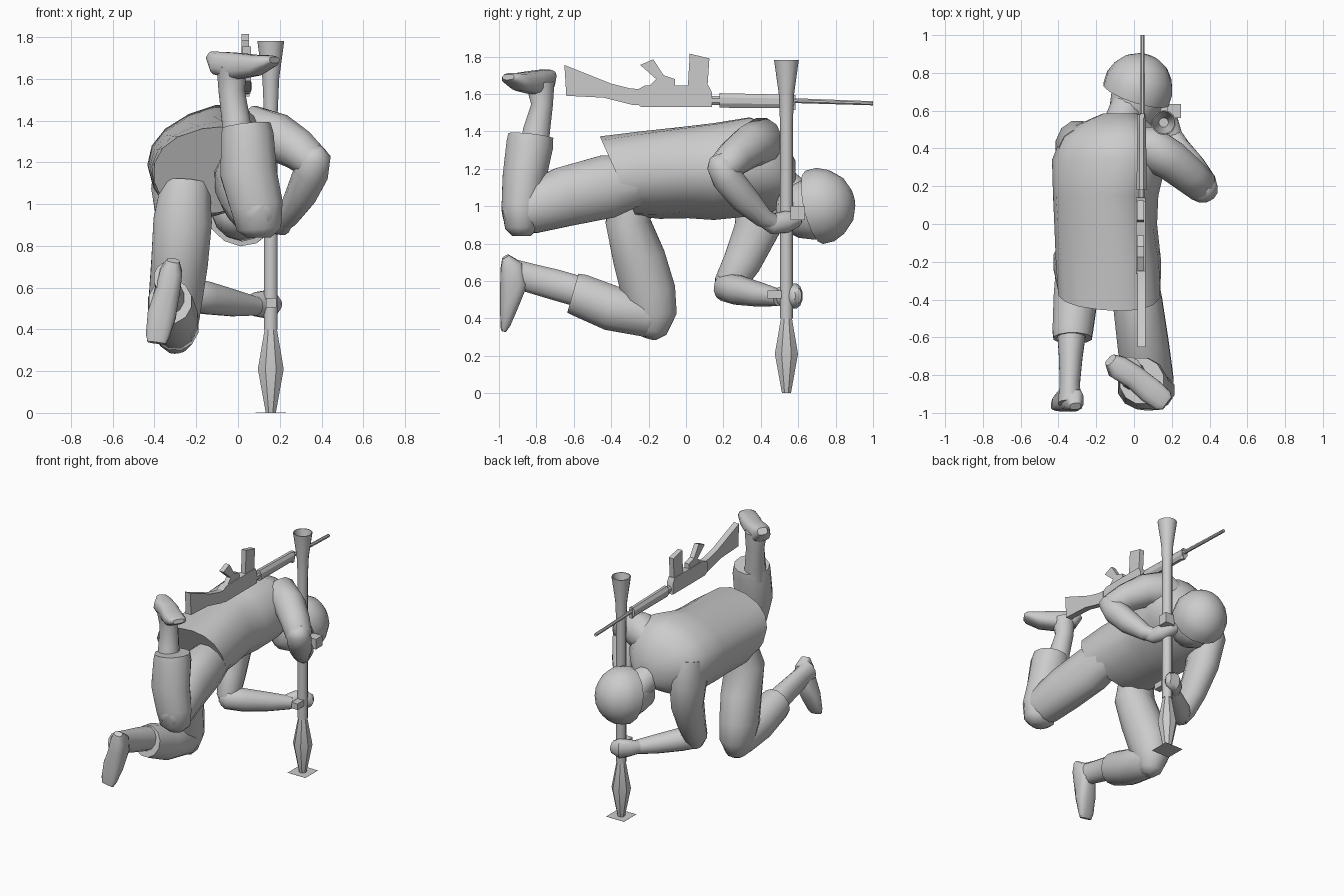
import bpy, bmesh, math
from mathutils import Vector

grey = bpy.data.materials.new("plain_grey")
grey.diffuse_color = (0.6, 0.6, 0.6, 1)


def finish(name, bm, angle=40):
    bmesh.ops.recalc_face_normals(bm, faces=bm.faces)
    me = bpy.data.meshes.new(name)
    bm.to_mesh(me)
    bm.free()
    ob = bpy.data.objects.new(name, me)
    bpy.context.collection.objects.link(ob)
    me.materials.append(grey)
    bpy.ops.object.select_all(action='DESELECT')
    ob.select_set(True)
    bpy.context.view_layer.objects.active = ob
    bpy.ops.object.shade_smooth_by_angle(angle=math.radians(angle))
    return ob


def bridge(bm, rings):
    n = len(rings[0])
    for r, q in zip(rings, rings[1:]):
        for k in range(n):
            bm.faces.new((r[k], r[(k + 1) % n], q[(k + 1) % n], q[k]))
    bm.faces.new(rings[0])
    bm.faces.new(rings[-1])


def tube(name, stations, side=(1, 0, 0), n=12, power=1.0, angle=40, axis=None):
    """Loft elliptical rings (x, y, z, radius along side, radius across)."""
    bm = bmesh.new()
    pts = [Vector(s[:3]) for s in stations]
    rings = []
    for i, s in enumerate(stations):
        t = Vector(axis) if axis else (
            pts[min(i + 1, len(pts) - 1)] - pts[max(i - 1, 0)]).normalized()
        u = Vector(side)
        u = (u - t * u.dot(t)).normalized()
        v = t.cross(u)
        ring = []
        for k in range(n):
            a = 2 * math.pi * (k + 0.5) / n
            c, d = math.cos(a), math.sin(a)
            c = math.copysign(abs(c) ** power, c)
            d = math.copysign(abs(d) ** power, d)
            ring.append(bm.verts.new(pts[i] + u * c * s[3] + v * d * s[4]))
        rings.append(ring)
    bridge(bm, rings)
    return finish(name, bm, angle)


def plate(name, profile, x, half):
    """Extrude a y-z profile along x."""
    bm = bmesh.new()
    f = bm.faces.new([bm.verts.new((x - half, y, z)) for y, z in profile])
    e = bmesh.ops.extrude_face_region(bm, geom=[f])["geom"]
    bmesh.ops.translate(bm, vec=(2 * half, 0, 0),
                        verts=[g for g in e if isinstance(g, bmesh.types.BMVert)])
    return finish(name, bm, 30)


def block(name, x0, x1, y0, y1, z0, z1):
    return plate(name, [(y0, z0), (y1, z0), (y1, z1), (y0, z1)],
                 (x0 + x1) / 2, (x1 - x0) / 2)


# Torso: rolled ellipses with a slanted jacket hem
bm = bmesh.new()
rings = []
for cx, cy, cz, a, b, shear, roll in [
        (-.13, -.365, 1.16, .275, .205, .45, 12), (-.135, -.2, 1.165, .28, .22, .25, 17),
        (-.15, 0, 1.18, .27, .23, .05, 23), (-.15, .15, 1.185, .275, .245, 0, 25),
        (-.13, .34, 1.21, .305, .245, 0, 25), (-.12, .46, 1.2, .265, .215, 0, 25),
        (-.1, .53, 1.18, .19, .16, 0, 25), (-.075, .585, 1.15, .085, .09, 0, 25)]:
    ring = []
    for k in range(16):
        t = 2 * math.pi * k / 16
        u = math.copysign(abs(math.cos(t)) ** .85, math.cos(t)) * a
        w = math.copysign(abs(math.sin(t)) ** .85, math.sin(t)) * b
        r = math.radians(roll)
        dz = u * math.sin(r) + w * math.cos(r)
        ring.append(bm.verts.new((cx + u * math.cos(r) - w * math.sin(r),
                                  cy - shear * dz, cz + dz)))
    rings.append(ring)
bridge(bm, rings)
finish("torso", bm, 50)

# Neck, head and helmet
tube("neck", [(-.08, .48, 1.14, .1, .1), (-.02, .66, 1.0, .09, .09)])
tube("head", [(-.03, .49, .98, .05, .06), (-.025, .52, .98, .11, .11),
              (0, .6, .98, .135, .15), (.02, .68, .985, .145, .165),
              (.04, .76, .99, .12, .12)], n=14, angle=60)
axis, rim = Vector((.3, .92, .22)).normalized(), Vector((.012, .69, .995))
tube("helmet", [(*(rim + axis * h), r, r * 1.09) for h, r in
                [(.02, .165), (-.005, .185), (.06, .185), (.12, .162), (.175, .118),
                 (.207, .06), (.215, .01)]], n=14, angle=60)

# Raised leg
tube("right_thigh", [(.0, -.24, 1.14, .12, .13), (.02, -.42, 1.105, .135, .175),
                     (.05, -.65, 1.05, .14, .165), (.085, -.84, .985, .13, .14),
                     (.1, -.93, .955, .1, .105), (.105, -.975, .945, .05, .05)], angle=60)
tube("right_shin", [(.1, -.88, .84, .06, .05), (.1, -.88, .88, .11, .09),
                    (.09, -.88, .99, .13, .11), (.05, -.865, 1.15, .14, .12),
                    (.045, -.835, 1.33, .13, .13), (.04, -.83, 1.375, .12, .125)],
     angle=50)
tube("right_boot", [(.0, -.81, 1.3, .075, .08), (-.01, -.8, 1.4, .07, .075),
                    (-.03, -.77, 1.54, .065, .06), (-.03, -.78, 1.66, .075, .08)])
tube("right_foot", [(-.125, -.72, 1.71, .035, .025), (-.09, -.755, 1.675, .065, .058),
                    (.0, -.81, 1.66, .065, .065), (.09, -.885, 1.665, .07, .05),
                    (.155, -.935, 1.685, .062, .028), (.175, -.95, 1.69, .04, .015)],
     side=(.5, .8, 0), power=.7)

# Kneeling leg
tube("left_thigh", [(-.25, -.27, 1.1, .12, .1), (-.265, -.31, .92, .145, .125),
                    (-.28, -.25, .72, .14, .145), (-.3, -.2, .54, .132, .15),
                    (-.3, -.175, .42, .115, .13), (-.295, -.19, .33, .08, .09),
                    (-.29, -.2, .295, .04, .04)], angle=60)
tube("left_shin", [(-.3, -.1, .41, .07, .07), (-.3, -.2, .415, .115, .12),
                   (-.31, -.4, .455, .12, .125), (-.325, -.57, .525, .11, .118),
                   (-.325, -.605, .535, .105, .112)], angle=50)
tube("left_boot", [(-.33, -.56, .54, .08, .085), (-.335, -.7, .58, .065, .085),
                   (-.34, -.85, .62, .055, .08), (-.34, -.95, .645, .065, .08)])
tube("left_foot", [(-.31, -.965, .73, .03, .02), (-.32, -.935, .68, .055, .06),
                   (-.335, -.92, .59, .06, .075), (-.365, -.945, .47, .07, .05),
                   (-.385, -.965, .37, .058, .028), (-.39, -.975, .335, .045, .015)],
     power=.7)

# Right arm, bent out and down to the tube
tube("right_upper_arm", [(.0, .4, 1.3, .1, .12), (.09, .4, 1.345, .13, .12),
                         (.19, .34, 1.32, .115, .11), (.29, .26, 1.26, .1, .1),
                         (.36, .2, 1.2, .085, .09), (.39, .17, 1.17, .04, .05)],
     side=(0, 0, 1), angle=60)
tube("right_forearm", [(.36, .165, 1.27, .04, .04), (.365, .18, 1.23, .08, .075),
                       (.35, .22, 1.15, .085, .085), (.3, .31, 1.04, .075, .08),
                       (.24, .41, .94, .055, .055), (.21, .47, .91, .045, .045)], angle=60)
tube("right_hand", [(.24, .4, .925, .03, .03), (.215, .46, .905, .045, .055),
                    (.185, .53, .915, .055, .06), (.15, .585, .93, .05, .045),
                    (.12, .6, .935, .025, .025)])

# Left arm, hanging down and reaching across
tube("left_upper_arm", [(-.3, .38, 1.24, .1, .12), (-.3, .4, 1.08, .12, .15),
                        (-.28, .38, .88, .105, .125), (-.26, .3, .7, .09, .105),
                        (-.24, .23, .58, .08, .085), (-.23, .21, .51, .045, .05)],
     angle=60)
tube("left_forearm", [(-.28, .19, .58, .04, .04), (-.24, .21, .57, .08, .075),
                      (-.15, .28, .55, .08, .08), (-.02, .4, .525, .065, .065),
                      (.09, .5, .51, .045, .045)], side=(0, 0, 1), angle=60)
tube("left_hand", [(.04, .47, .515, .04, .035), (.09, .535, .52, .06, .05),
                   (.14, .58, .52, .07, .05), (.185, .58, .52, .05, .04),
                   (.2, .57, .52, .025, .02)], side=(0, 0, 1))

# Launcher: hollow flared tube, pointed warhead, thin foot plate
LX, LY = .157, .537
tube("launcher_tube", [(LX, LY, z, r, r) for z, r in
                       [(.4, .034), (1.44, .034), (1.6, .041), (1.78, .066),
                        (1.78, .06), (1.62, .025)]], n=14, angle=30, axis=(0, 0, 1))
tube("warhead", [(LX, LY, z, r, r) for z, r in
                 [(0, .026), (.21, .067), (.4, .032)]], n=8, angle=30, axis=(0, 0, 1))
block("ground_plate", LX - .073, LX + .073, LY - .073, LY + .073, 0, .001)
block("trigger_block", .135, .185, .435, .51, .505, .55)
block("sight", .175, .25, .56, .635, .925, 1.0)

# Slung rifle, upside down
RX = .04
plate("rifle_stock", [(-.65, 1.755), (-.64, 1.59), (-.44, 1.58), (-.28, 1.54),
                      (-.25, 1.54), (-.25, 1.625), (-.3, 1.63), (-.4, 1.655)], RX, .022)
plate("rifle_receiver", [(-.265, 1.55), (-.24, 1.53), (.14, 1.53), (.14, 1.605),
                         (.12, 1.645), (-.22, 1.645), (-.265, 1.62)], RX - .005, .025)
plate("rifle_grip", [(-.245, 1.755), (-.175, 1.785), (-.12, 1.7), (-.06, 1.68),
                     (-.06, 1.64), (-.2, 1.64), (-.16, 1.68)], RX - .005, .018)
plate("rifle_magazine", [(.01, 1.64), (.115, 1.64), (.125, 1.79), (.02, 1.815)],
      RX - .005, .018)
tube("rifle_handguard", [(RX, .13, 1.565, .02, .025), (RX, .18, 1.565, .02, .025),
                         (RX, .18, 1.565, .028, .042), (RX, .58, 1.56, .026, .038)],
     n=8, angle=30, axis=(0, 1, 0))
tube("rifle_barrel", [(RX + .005, .55, 1.565, .014, .014),
                      (RX + .005, 1, 1.55, .012, .012)], n=8)
block("rifle_front_sight", RX - .005, RX + .015, .56, .585, 1.515, 1.595)
